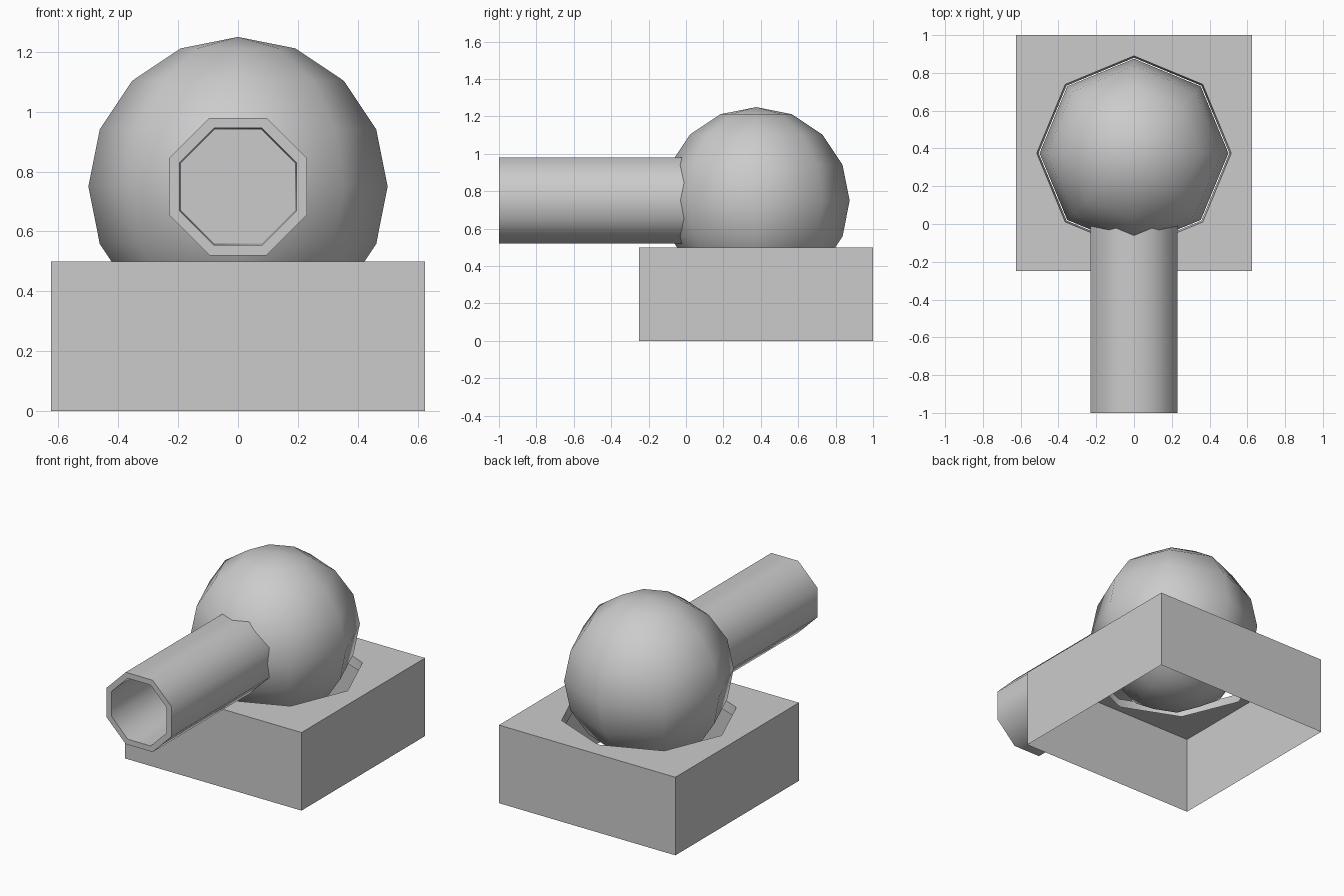
import bpy, bmesh
from math import sin, cos, pi, radians

if "Cube" in bpy.data.objects:
    bpy.data.objects.remove(bpy.data.objects["Cube"])

N = 8  # every round part is eight-sided


def loft(name, rings, cap_end=False, smooth=50):
    """Skin a list of equal-length point rings with quads."""
    bm = bmesh.new()
    loops = [[bm.verts.new(p) for p in ring] for ring in rings]
    for a, b in zip(loops, loops[1:]):
        for i in range(N):
            j = (i + 1) % N
            bm.faces.new((a[i], a[j], b[j], b[i]))
    if cap_end:
        bm.faces.new(loops[-1])
    return finish(name, bm, smooth)


def finish(name, bm, smooth):
    me = bpy.data.meshes.new(name)
    bm.to_mesh(me)
    bm.free()
    ob = bpy.data.objects.new(name, me)
    bpy.context.collection.objects.link(ob)
    bpy.ops.object.select_all(action='DESELECT')
    ob.select_set(True)
    bpy.context.view_layer.objects.active = ob
    bpy.ops.object.shade_smooth_by_angle(angle=radians(smooth))
    return ob


CY, CZ = 0.375, 0.75  # centre of the ball


def flat_ring(r, z, square=False):
    pts = []
    for i in range(N):
        c, s = cos(i * pi / 4), sin(i * pi / 4)
        k = r / max(abs(c), abs(s)) if square else r
        pts.append((k * c, CY + k * s, z))
    return pts


def tube_ring(apothem, y):
    r = apothem / cos(pi / 8)
    return [(r * cos((i + .5) * pi / 4), y, CZ + r * sin((i + .5) * pi / 4))
            for i in range(N)]


# Base: box open underneath, with an eight-sided socket hole in its top
loft("base", [flat_ring(.625, 0, True), flat_ring(.625, .5, True),
              flat_ring(.515, .5), flat_ring(.505, .44)])

# Ball sitting in the socket
bm = bmesh.new()
bmesh.ops.create_uvsphere(bm, u_segments=N, v_segments=8, radius=.5)
bmesh.ops.translate(bm, verts=bm.verts, vec=(0, CY, CZ))
finish("ball", bm, 50)

# Barrel: outer wall, front rim, inner bore and its closed end
loft("barrel", [tube_ring(.23, .02), tube_ring(.23, -1),
                tube_ring(.195, -1), tube_ring(.19, -.15)], cap_end=True)
